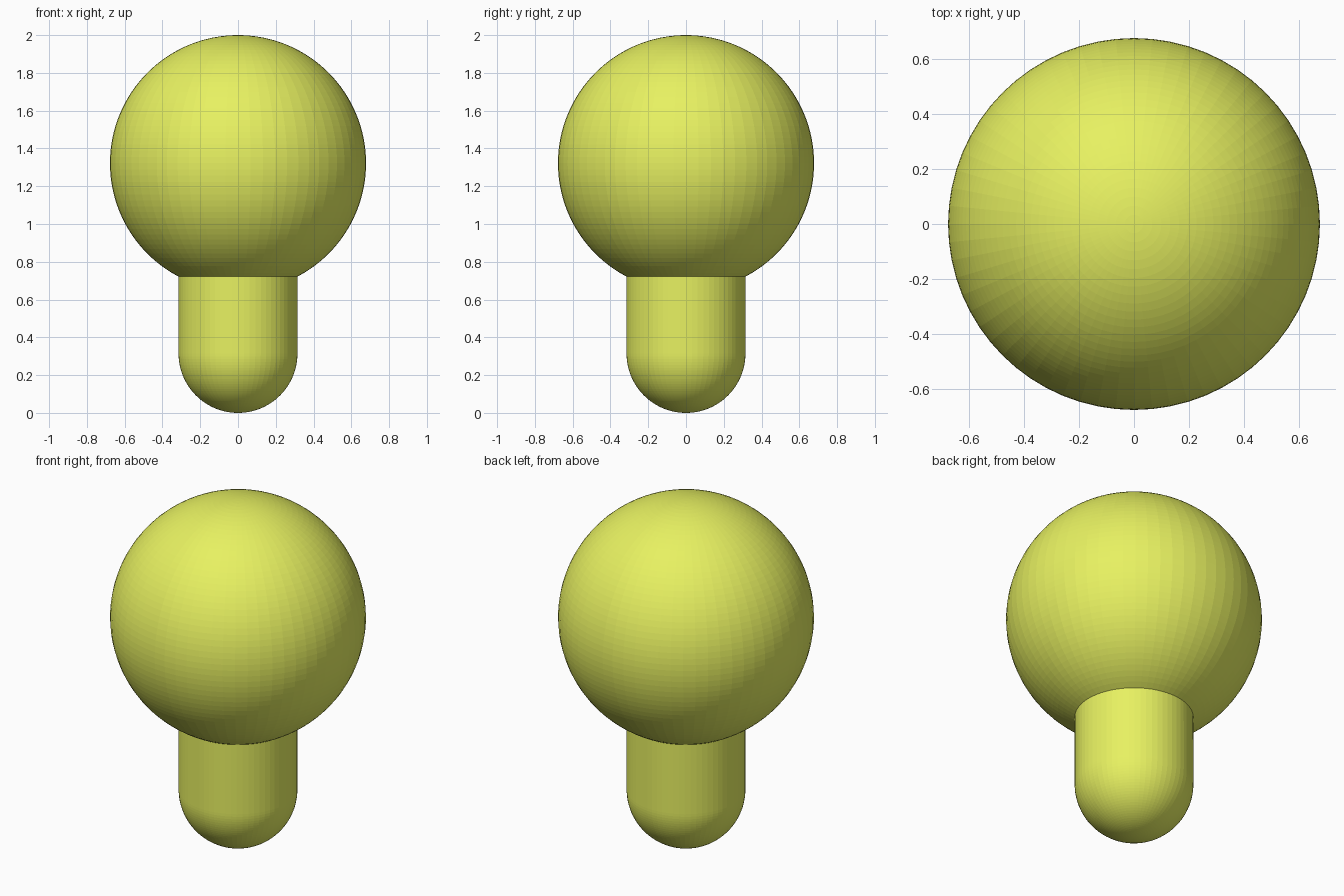
import bpy, bmesh
from mathutils import Matrix

if "Cube" in bpy.data.objects:
    bpy.data.objects.remove(bpy.data.objects["Cube"])

BULB_R = 0.678
STEM_R = 0.315

yellow = bpy.data.materials.new("yellow")
yellow.diffuse_color = (0.80, 0.88, 0.12, 1)
yellow.use_nodes = True
yellow.node_tree.nodes["Principled BSDF"].inputs["Base Color"].default_value = yellow.diffuse_color


def capsule(name, radius, bottom, stretch=0.0, segments=64, rings=64):
    """Sphere resting at height bottom, its upper half raised by stretch."""
    bm = bmesh.new()
    bmesh.ops.create_uvsphere(
        bm, u_segments=segments, v_segments=rings, radius=radius,
        matrix=Matrix.Translation((0, 0, bottom + radius)))
    for v in bm.verts:
        if v.co.z > bottom + radius + 1e-4:
            v.co.z += stretch
    mesh = bpy.data.meshes.new(name)
    bm.to_mesh(mesh)
    bm.free()
    mesh.materials.append(yellow)
    obj = bpy.data.objects.new(name, mesh)
    bpy.context.collection.objects.link(obj)
    return obj


# Large round head
capsule("round_head", BULB_R, 2 - 2 * BULB_R)

# Round-ended stem, its top sunk into the head
capsule("stem", STEM_R, 0, stretch=0.55)
